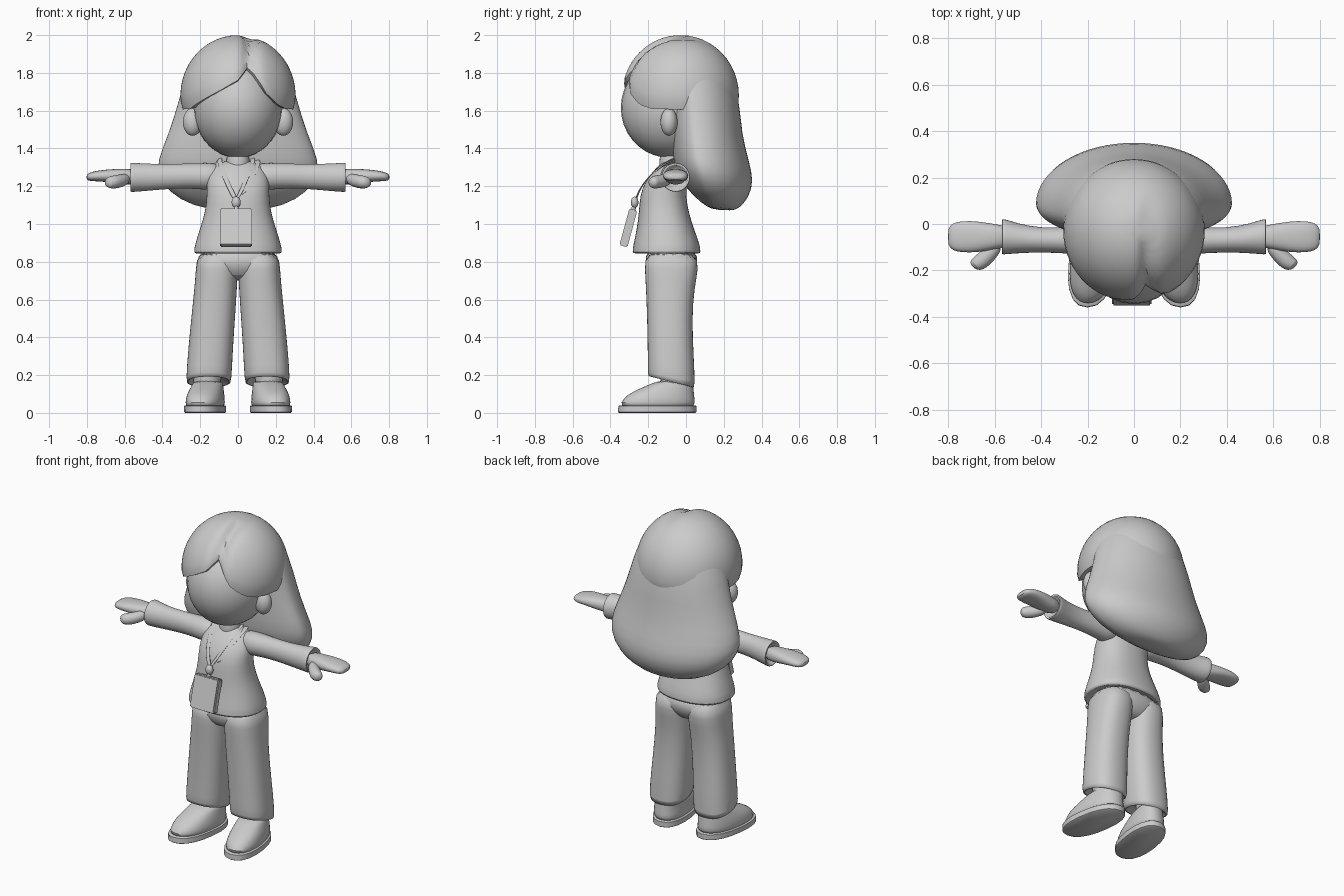
import bpy, bmesh, math
from mathutils import Vector as V

grey = bpy.data.materials.new("plain_grey")
grey.diffuse_color = (0.6, 0.6, 0.6, 1)


def finish(name, bm, subsurf=0):
    bmesh.ops.recalc_face_normals(bm, faces=bm.faces[:])
    me = bpy.data.meshes.new(name)
    bm.to_mesh(me)
    bm.free()
    me.materials.append(grey)
    ob = bpy.data.objects.new(name, me)
    bpy.context.collection.objects.link(ob)
    for p in me.polygons:
        p.use_smooth = True
    if subsurf:
        m = ob.modifiers.new("smooth", 'SUBSURF')
        m.levels = m.render_levels = subsurf
    return ob


def ring(c, a, b, n=20, p=2.0):
    """Superellipse around c spanned by half axes a and b."""
    out = []
    for i in range(n):
        t = 2 * math.pi * i / n
        x, y = math.cos(t), math.sin(t)
        x = math.copysign(abs(x) ** (2 / p), x)
        y = math.copysign(abs(y) ** (2 / p), y)
        out.append(V(c) + V(a) * x + V(b) * y)
    return out


def loft(name, rings, subsurf=1):
    bm = bmesh.new()
    rows = [[bm.verts.new(v) for v in r] for r in rings]
    n = len(rows[0])
    for r0, r1 in zip(rows, rows[1:]):
        for i in range(n):
            j = (i + 1) % n
            bm.faces.new((r0[i], r0[j], r1[j], r1[i]))
    bm.faces.new(rows[0])
    bm.faces.new(rows[-1])
    return finish(name, bm, subsurf)


def upright(rows, s=1, p=2.0, n=20):
    """Rows of (z, centre x, half width, y front, y back)."""
    return [ring((s * cx, (f + b) / 2, z), (hw, 0, 0), (0, (b - f) / 2, 0), n, p)
            for z, cx, hw, f, b in rows]


def along_x(rows, s, p=2.0):
    """Rows of (x, centre y, centre z, half y, half z)."""
    return [ring((s * x, y, z), (0, hy, 0), (0, 0, hz), 16, p) for x, y, z, hy, hz in rows]


def ball(name, c, r):
    bm = bmesh.new()
    bmesh.ops.create_uvsphere(bm, u_segments=28, v_segments=18, radius=1)
    for v in bm.verts:
        v.co = V(c) + V((v.co.x * r[0], v.co.y * r[1], v.co.z * r[2]))
    return finish(name, bm)


def lerp_table(table, x):
    for (x0, y0), (x1, y1) in zip(table, table[1:]):
        if x <= x1:
            return y0 + (y1 - y0) * (x - x0) / (x1 - x0)
    return table[-1][1]


# head and neck
ball("head", (0, -0.085, 1.615), (0.235, 0.26, 0.265))
loft("neck", upright([(1.24, 0, .075, -.15, -.01), (1.32, 0, .06, -.14, -.02),
                      (1.42, 0, .06, -.14, -.02)]))

# fringe cap: polar grid whose lower limit varies with the direction
limits = [(-180, 105), (-60, 103), (-40, 95), (-20, 86), (0, 75), (9, 63), (14, 57),
          (20, 72), (30, 88), (45, 99), (60, 103), (180, 105)]
N, M = 60, 14
cap = []
for k in range(1, M + 2):
    row = []
    for i in range(N):
        deg = -180 + 360 * i / N
        a = math.radians(deg)
        t = math.radians(lerp_table(limits, deg)) * min(k, M) / M
        d = V((math.sin(a) * math.sin(t), -math.cos(a) * math.sin(t), math.cos(t)))
        # groove at the parting, fading toward the back
        g = math.exp(-((d.x - 0.2) / 0.11) ** 2) * max(0, min(1, 0.6 - d.y * 1.2))
        r = 1 - 0.09 * g
        if k == M:
            r *= 0.985
        if k > M:
            r *= 0.84
        row.append(V((0, -0.03, 1.68)) + V((d.x * .305, d.y * .31, d.z * .32)) * r)
    cap.append(row)
loft("hair_fringe", cap, 0)

# long back hair: tilted sections of (front y, front z, back y, back z, half width)
sections = [(.0, 1.975, .07, 1.98, .07), (-.08, 1.94, .15, 1.93, .17),
            (-.10, 1.82, .23, 1.84, .27), (-.09, 1.64, .285, 1.66, .315),
            (-.08, 1.47, .295, 1.48, .37), (-.07, 1.34, .335, 1.33, .43),
            (-.05, 1.27, .36, 1.23, .425), (.0, 1.19, .335, 1.14, .37),
            (.08, 1.11, .28, 1.08, .25), (.14, 1.075, .24, 1.07, .1)]
hair = []
for yf, zf, yb, zb, hw in sections:
    row = []
    for i in range(32):
        t = 2 * math.pi * i / 32
        s = math.sin(t)
        f = 0.36 + s * (0.64 if s > 0 else 0.36)
        row.append(V((hw * math.cos(t), yf + (yb - yf) * f, zf + (zb - zf) * f)))
    hair.append(row)
loft("hair_back", hair)

# jacket body with flared hem
loft("jacket", upright([(.86, 0, .20, -.24, .04), (.84, 0, .225, -.275, .07),
                        (.85, 0, .237, -.287, .08), (.89, 0, .23, -.28, .075),
                        (.97, 0, .205, -.262, .045), (1.06, 0, .175, -.25, .015),
                        (1.15, 0, .165, -.245, .0), (1.22, 0, .168, -.22, .005),
                        (1.28, 0, .155, -.175, .01), (1.32, 0, .11, -.135, .0),
                        (1.335, 0, .07, -.11, -.02)], p=2.3, n=24))

# trouser hips
loft("trouser_hips", upright([(.70, 0, .06, -.12, .0), (.725, 0, .15, -.19, .03),
                              (.78, 0, .222, -.218, .068), (.88, 0, .215, -.22, .06)],
                             p=2.4))

for s, side in ((1, "right"), (-1, "left")):
    ball(side + "_ear", (s * .24, -.09, 1.54), (.052, .045, .073))

    # sleeve with an open-looking turned cuff
    loft(side + "_sleeve", along_x([(.08, -.07, 1.25, .07, .075), (.17, -.07, 1.252, .07, .072),
                                    (.28, -.07, 1.255, .058, .066), (.40, -.07, 1.25, .053, .068),
                                    (.50, -.062, 1.247, .065, .075),
                                    (.555, -.055, 1.247, .078, .079),
                                    (.57, -.055, 1.247, .078, .079),
                                    (.572, -.055, 1.247, .065, .066),
                                    (.54, -.055, 1.247, .055, .055)], s))
    # mitten hand and thumb
    loft(side + "_hand", along_x([(.53, -.055, 1.25, .045, .04), (.60, -.055, 1.25, .055, .044),
                                  (.67, -.055, 1.255, .068, .036), (.74, -.055, 1.255, .07, .029),
                                  (.785, -.055, 1.25, .06, .024),
                                  (.803, -.055, 1.248, .035, .012)], s, 2.4))
    loft(side + "_thumb", [ring((s * x, y, z), (s * r * .6, r * .8, 0), (0, 0, r), 12)
                           for x, y, z, r in ((.58, -.08, 1.24, .03), (.62, -.125, 1.228, .036),
                                              (.655, -.16, 1.222, .037),
                                              (.685, -.178, 1.22, .032),
                                              (.70, -.18, 1.22, .012))])

    # trouser leg with a slanted hem, low at the back
    leg = upright([(.20, .155, .085, -.15, .0), (.155, .155, .112, -.195, .038),
                   (.17, .155, .122, -.205, .05), (.30, .148, .12, -.203, .042),
                   (.50, .132, .117, -.207, .033), (.66, .118, .114, -.213, .045),
                   (.76, .112, .112, -.22, .068), (.86, .11, .108, -.22, .06)], s, 2.4)
    for row in leg[:3]:
        for v in row:
            v.z -= (v.y + .08) * .25
    loft(side + "_trouser_leg", leg)

    # ankle, shoe upper and sole
    loft(side + "_ankle", upright([(.10, .165, .07, -.13, .02), (.24, .16, .075, -.14, .01)], s), 0)
    toe_out = lambda rows: [[V((v.x - s * .13 * (v.y + .12), v.y, v.z)) for v in r] for r in rows]
    loft(side + "_shoe", toe_out(upright([(.02, .17, .098, -.345, .045),
                                          (.055, .17, .102, -.35, .05),
                                          (.095, .17, .097, -.315, .045),
                                          (.125, .168, .088, -.255, .042),
                                          (.155, .165, .08, -.185, .038),
                                          (.172, .165, .07, -.14, .03)], s, 2.3)))
    loft(side + "_sole", toe_out(upright([(0, .17, .10, -.355, .05), (.004, .17, .106, -.36, .055),
                                          (.036, .17, .106, -.358, .055),
                                          (.04, .17, .10, -.352, .05)], s, 2.3)), 0)

    # flat lanyard strap running from the nape to the clip
    path = [(.05, -.005, 1.355), (.09, -.05, 1.352), (.088, -.115, 1.325),
            (.062, -.195, 1.255), (.03, -.25, 1.18), (.0, -.265, 1.125)]
    loft(side + "_strap", [ring((s * x - .01, y, z), (.013, 0, .004), (0, .008, .006), 8)
                           for x, y, z in path])
    # jacket collar edge
    lapel = [(.06, -.0, 1.345), (.108, -.06, 1.335), (.10, -.125, 1.31), (.065, -.195, 1.24),
             (.02, -.24, 1.15)]
    loft(side + "_collar", [ring((s * x, y, z), (.018, 0, .004), (0, .008, .008), 8)
                            for x, y, z in lapel])

# lanyard clip and badge, leaning forward at the bottom
ball("lanyard_clip", (-.01, -.272, 1.115), (.024, .02, .03))
loft("clip_link", upright([(1.06, -.01, .012, -.295, -.27), (1.10, -.01, .012, -.285, -.262)]), 0)
bm = bmesh.new()
bmesh.ops.create_cube(bm, size=1)
for v in bm.verts:
    z = v.co.z * .195
    v.co = V((v.co.x * .17 - .01, v.co.y * .042 - .305 + z * .27, .98 + z - v.co.y * .012))
bmesh.ops.bevel(bm, geom=bm.edges[:], offset=.006, segments=2, affect='EDGES')
finish("badge", bm)

# smooth shading that keeps hard edges
for ob in bpy.data.objects:
    ob.select_set(True)
bpy.context.view_layer.objects.active = bpy.data.objects["head"]
bpy.ops.object.shade_smooth_by_angle(angle=math.radians(40))
